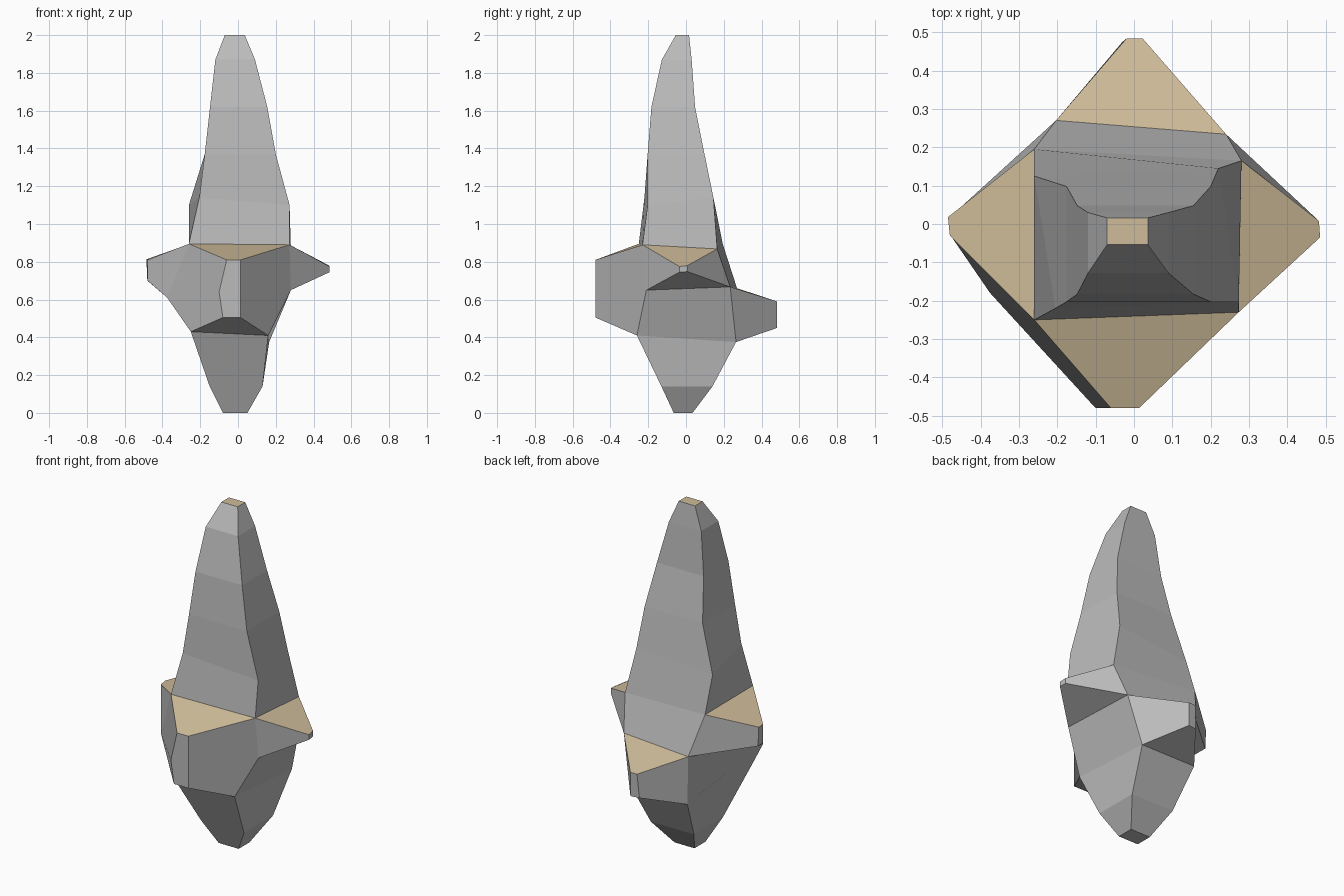
import bpy, bmesh

if "Cube" in bpy.data.objects:
    bpy.data.objects.remove(bpy.data.objects["Cube"])

tan = bpy.data.materials.new("tan_facet")
tan.diffuse_color = (0.62, 0.50, 0.32, 1)
tan.use_nodes = True
tan.node_tree.nodes["Principled BSDF"].inputs["Base Color"].default_value = tan.diffuse_color
grey = bpy.data.materials.new("grey_stone")
grey.diffuse_color = (0.5, 0.5, 0.5, 1)
grey.use_nodes = True
grey.node_tree.nodes["Principled BSDF"].inputs["Base Color"].default_value = grey.diffuse_color


def ring(x0, x1, y0, y1, z):
    """Four corners: front left, front right, back right, back left."""
    return [(x0, y0, z), (x1, y0, z), (x1, y1, z), (x0, y1, z)]


def build(name, faces, tan_faces=()):
    """Flat-faced object from loops of points; shared corners are welded."""
    bm = bmesh.new()
    known = {}
    for group, slot in ((faces, 0), (tan_faces, 1)):
        for loop in group:
            vs = []
            for p in loop:
                if p not in known:
                    known[p] = bm.verts.new(p)
                vs.append(known[p])
            bm.faces.new(vs).material_index = slot
    bmesh.ops.recalc_face_normals(bm, faces=bm.faces[:])
    me = bpy.data.meshes.new(name)
    bm.to_mesh(me)
    bm.free()
    me.materials.append(grey)
    me.materials.append(tan)
    ob = bpy.data.objects.new(name, me)
    bpy.context.collection.objects.link(ob)


def skin(rings):
    """Quads joining successive four-cornered rings."""
    return [(a[i], a[(i + 1) % 4], b[(i + 1) % 4], b[i])
            for a, b in zip(rings, rings[1:]) for i in range(4)]


# corners where the shards meet the body: upper, middle and lower
up = [(-.26, -.25, .895), (.273, -.23, .89), (.28, .165, .868), (-.26, .195, .893)]
mid = [(-.375, -.18, .61), (.28, -.21, .65), (.24, .234, .667), (-.203, .27, .66)]
low = [(-.25, -.26, .43), (.16, -.26, .41), (.165, .265, .375), (-.195, .265, .376)]

# upper spire
shoulder = [(-.205, -.22, 1.14), (.273, -.203, 1.1), (.22, .145, 1.14), (-.26, .125, 1.1)]
top = ring(-.07, .036, -.054, .016, 2)
build("upper_spire",
      skin([top, ring(-.12, .09, -.128, .03, 1.87),
            ring(-.148, .155, -.183, .048, 1.62),
            ring(-.176, .2, -.203, .098, 1.37), shoulder, up])
      + [(up[2], up[3], mid[3], mid[2])],
      [tuple(top)])

# lower root
base = ring(-.08, .05, -.065, .035, 0)
build("lower_root",
      skin([low, ring(-.15, .13, -.13, .14, .14), base])
      + [tuple(base), (mid[1], mid[2], low[2], low[1]),
         (mid[0], mid[3], low[3], low[0])])


def shard(name, a, b, under, tip, side_a=(), side_b=(), edge=()):
    """Shard with tip corners ordered: top a, top b, bottom b, bottom a."""
    ta, tb, bb, ba = tip
    faces = [(ta, tb, bb, ba, *edge), (ba, bb, under[1], under[0]),
             (a, ta, *reversed(edge), ba, under[0], *side_a),
             (b, tb, bb, under[1], *side_b)]
    build(name, faces, [(a, b, tb, ta)])


# four side shards
shard("front_shard", up[0], up[1], (low[0], low[1]),
      [(-.06, -.48, .81), (.013, -.48, .81), (.013, -.48, .505), (-.08, -.48, .505)],
      (mid[0],), (mid[1],), ((-.10, -.48, .64),))
shard("right_shard", up[1], up[2], (mid[1], mid[2]),
      [(.485, -.035, .775), (.482, .008, .78), (.482, .008, .748), (.485, -.035, .745)])
shard("back_shard", mid[2], mid[3], (low[2], low[3]),
      [(.023, .483, .59), (-.02, .483, .59), (-.03, .475, .45), (.023, .483, .45)])
shard("left_shard", up[3], up[0], (mid[3], mid[0]),
      [(-.485, .018, .813), (-.48, -.03, .81), (-.478, -.03, .7), (-.48, .018, .7)])
